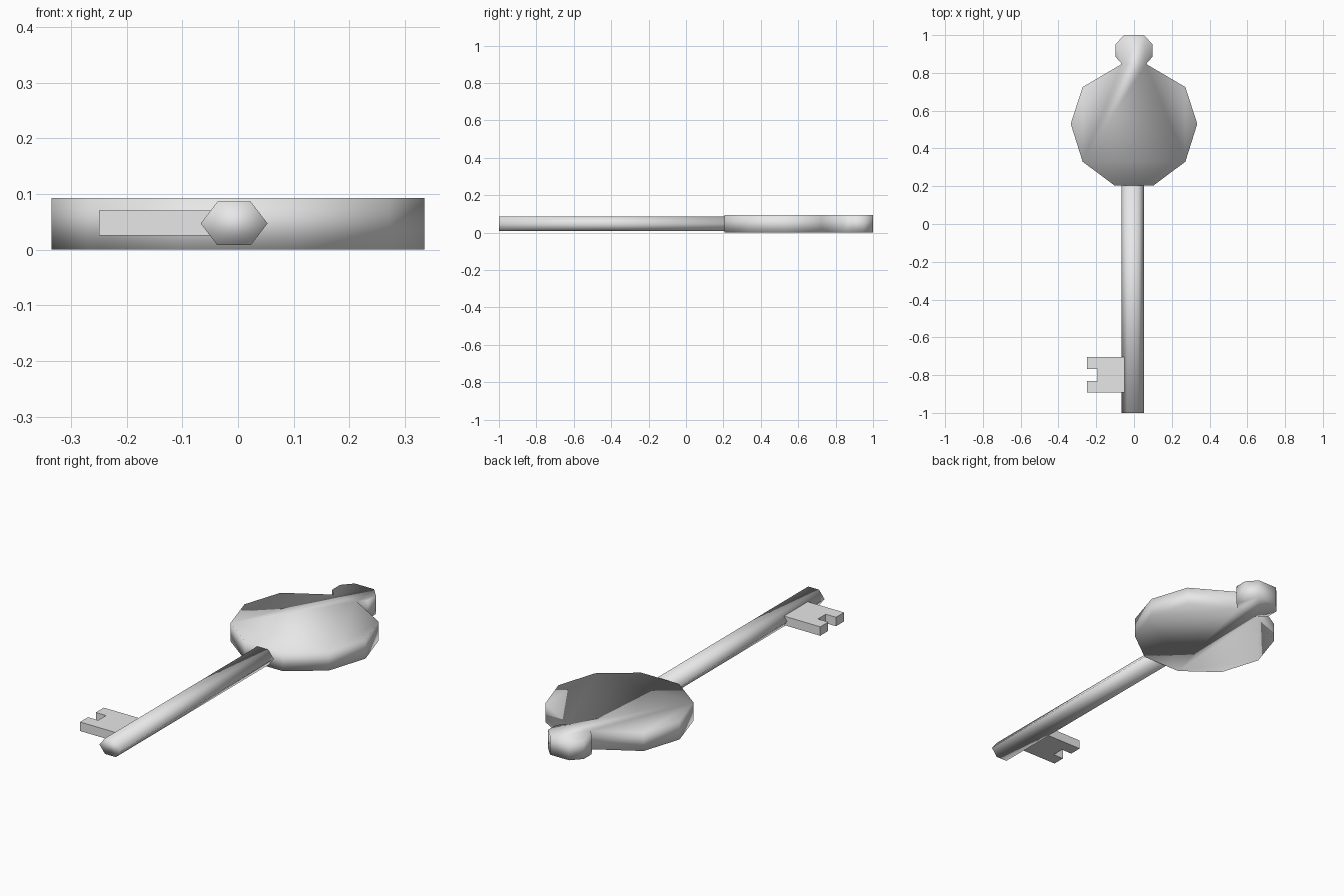
import bpy, bmesh
from mathutils import Vector

cube = bpy.data.objects.get("Cube")
if cube:
    bpy.data.objects.remove(cube, do_unlink=True)

grey = bpy.data.materials.new("grey metal")
grey.use_nodes = True
colour = (0.8, 0.8, 0.8, 1)
grey.diffuse_color = colour
grey.node_tree.nodes["Principled BSDF"].inputs["Base Color"].default_value = colour


def prism(name, outline, sweep, smooth):
    """Extrude a closed outline of 3D points along the sweep vector."""
    bm = bmesh.new()
    face = bm.faces.new([bm.verts.new(p) for p in outline])
    result = bmesh.ops.extrude_face_region(bm, geom=[face], use_keep_orig=True)
    moved = [v for v in result["geom"] if isinstance(v, bmesh.types.BMVert)]
    bmesh.ops.translate(bm, verts=moved, vec=Vector(sweep))
    bmesh.ops.recalc_face_normals(bm, faces=bm.faces)
    for f in bm.faces:
        f.smooth = smooth
    mesh = bpy.data.meshes.new(name)
    bm.to_mesh(mesh)
    bm.free()
    mesh.materials.append(grey)
    obj = bpy.data.objects.new(name, mesh)
    bpy.context.collection.objects.link(obj)
    return obj


# Flat ten-sided handle with its end knob, mirrored from one half
half = [(0.105, 0.205), (0.272, 0.33), (0.335, 0.53), (0.272, 0.725),
        (0.064, 0.847), (0.099, 0.887), (0.099, 0.95), (0.053, 1.0)]
outline = half + [(-x, y) for x, y in reversed(half)]
prism("handle", [(x, y, 0) for x, y in outline], (0, 0, 0.093), True)

# Six-sided shaft
cx, cz, w, h = -0.007, 0.047, 0.06, 0.039
hexagon = [(w, 0), (w / 2, h), (-w / 2, h), (-w, 0), (-w / 2, -h), (w / 2, -h)]
prism("shaft", [(cx + x, -1, cz + z) for x, z in hexagon], (0, 1.21, 0), True)

# Notched bit on the side of the shaft
notched = [(-0.04, -0.705), (-0.25, -0.705), (-0.25, -0.768), (-0.193, -0.768),
           (-0.193, -0.83), (-0.25, -0.83), (-0.25, -0.893), (-0.04, -0.893)]
prism("bit", [(x, y, 0.025) for x, y in notched], (0, 0, 0.045), False)
